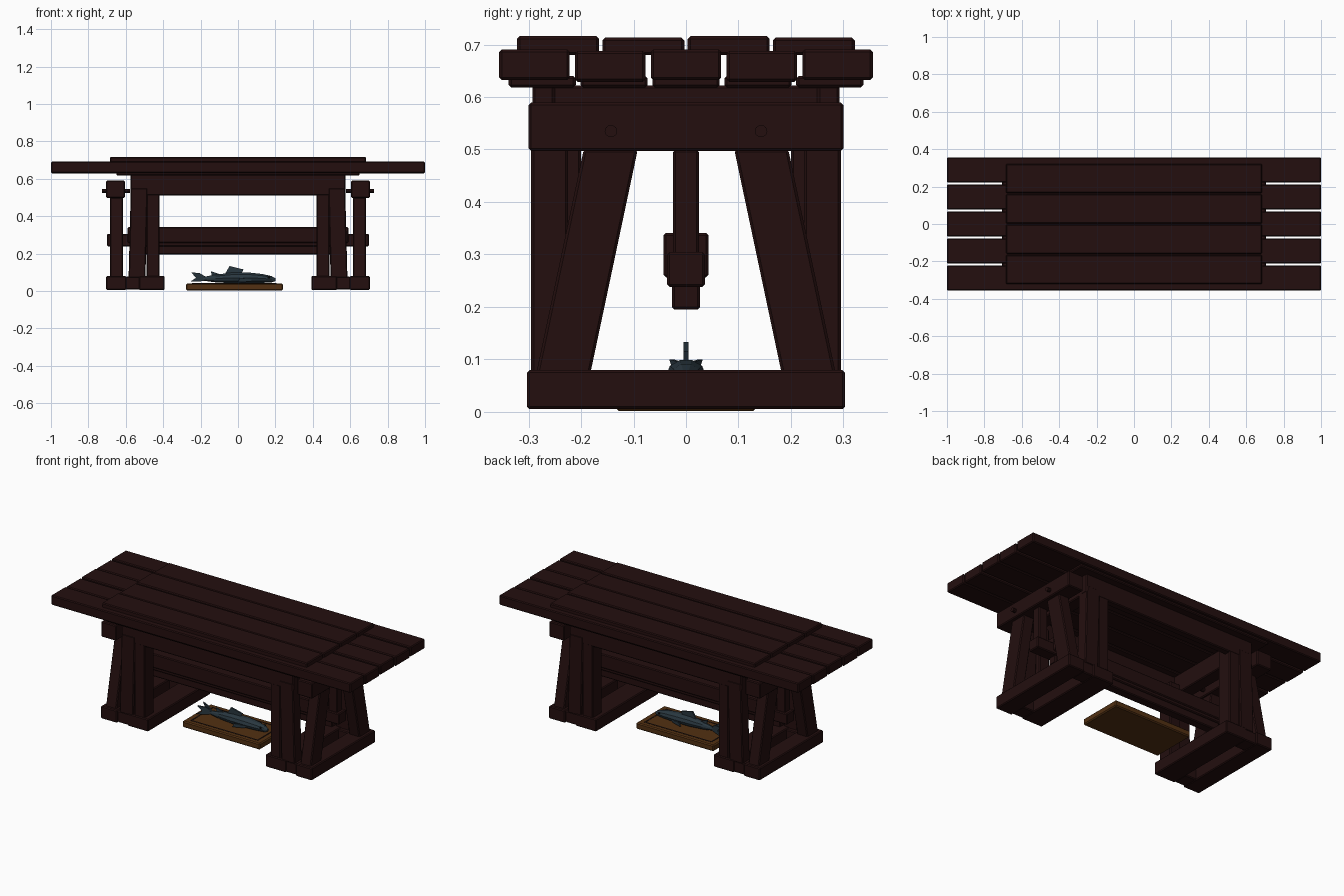
import bpy, bmesh, math
from mathutils import Vector

cube = bpy.data.objects.get("Cube")
if cube:
    bpy.data.objects.remove(cube)


def material(name, rgb):
    m = bpy.data.materials.new(name)
    m.use_nodes = True
    m.diffuse_color = (*rgb, 1)
    m.node_tree.nodes["Principled BSDF"].inputs["Base Color"].default_value = (*rgb, 1)
    return m


WOOD = material("dark_wood", (0.017, 0.0045, 0.0045))
BOARD = material("brown_board", (0.085, 0.03, 0.006))
GROOVE = material("board_groove", (0.012, 0.005, 0.003))
FISH = material("slate_fish", (0.022, 0.038, 0.05))
EYE = material("dark_eye", (0.004, 0.005, 0.006))


def finish(name, bm, mat):
    bmesh.ops.recalc_face_normals(bm, faces=bm.faces)
    me = bpy.data.meshes.new(name)
    bm.to_mesh(me)
    bm.free()
    me.materials.append(mat)
    ob = bpy.data.objects.new(name, me)
    bpy.context.collection.objects.link(ob)
    return ob


def box(name, x, y, z, mat=WOOD, lean=(0, 0), bevel=0.005):
    """Box between (min, max) ranges; lean shifts the top in x and y."""
    bm = bmesh.new()
    bmesh.ops.create_cube(bm, size=1)
    for v in bm.verts:
        top = v.co.z > 0
        v.co = Vector((x[v.co.x > 0] + lean[0] * top,
                       y[v.co.y > 0] + lean[1] * top, z[top]))
    ob = finish(name, bm, mat)
    if bevel:
        mod = ob.modifiers.new("bevel", "BEVEL")
        mod.width = bevel
        mod.segments = 1
    return ob


def side(s, a, b):
    """Range mirrored to the side s."""
    return (a, b) if s > 0 else (-b, -a)


def plate(name, points, thick, mat=FISH):
    """Thin fin drawn in the xz plane, centred on y = 0."""
    bm = bmesh.new()
    face = bm.faces.new([bm.verts.new((x, -thick / 2, z)) for x, z in points])
    out = bmesh.ops.extrude_face_region(bm, geom=[face])
    for v in out["geom"]:
        if isinstance(v, bmesh.types.BMVert):
            v.co.y += thick
    return finish(name, bm, mat)


# Table top: long lower planks, short raised planks, thin underlay
for i in range(5):
    c = (i - 2) * 0.1445
    dz = 0.003 * (i % 2)
    box("lower_plank", (-1, 1), (c - 0.067, c + 0.067), (0.632 - dz, 0.691 - dz))
    c = (i - 2) * 0.137
    box("underlay_plank", (-0.65, 0.65), (c - 0.064, c + 0.064), (0.618, 0.64))
for i in range(4):
    c = (i - 1.5) * 0.1625
    box("raised_plank", (-0.685, 0.685), (c - 0.078, c + 0.078),
        (0.68, 0.716 - 0.003 * (i % 2)))

# Aprons under the top
for s in (-1, 1):
    box("long_apron", (-0.575, 0.575), side(s, 0.25, 0.293), (0.51, 0.622))
    box("end_apron", side(s, 0.49, 0.57), (-0.26, 0.26), (0.51, 0.622))

# Trestles at both ends
for s in (-1, 1):
    box("outer_foot", side(s, 0.597, 0.705), (-0.303, 0.303), (0.005, 0.08))
    box("inner_foot", side(s, 0.392, 0.53), (-0.298, 0.298), (0.005, 0.08))
    box("trestle_beam", side(s, 0.605, 0.705), (-0.3, 0.3), (0.497, 0.59))
    box("centre_post", side(s, 0.62, 0.68), (-0.025, 0.025), (0.3, 0.5))
    for t in (-1, 1):
        box("foot_joint", side(s, 0.525, 0.602), side(t, 0.2, 0.293), (0.007, 0.076))
        box("slanted_leg", side(s, 0.615, 0.685), side(t, 0.182, 0.285), (0.075, 0.5),
            lean=(0, -t * 0.09))
        box("corner_post", side(s, 0.495, 0.585), side(t, 0.225, 0.295), (0.07, 0.55),
            lean=(-s * 0.012, 0))
        box("inner_post", side(s, 0.42, 0.488), side(t, 0.2, 0.292), (0.075, 0.55))
        bm = bmesh.new()
        bmesh.ops.create_cone(bm, cap_ends=True, segments=10, radius1=0.012,
                              radius2=0.012, depth=0.15)
        peg = finish("beam_peg", bm, WOOD)
        peg.rotation_euler.y = math.pi / 2
        peg.location = (s * 0.652, t * 0.143, 0.535)

# Stretcher between the trestles
box("stretcher_tenon", (-0.7, 0.7), (-0.036, 0.036), (0.238, 0.305))
box("stretcher_upper", (-0.59, 0.59), (-0.043, 0.043), (0.256, 0.341))
box("stretcher_lower", (-0.57, 0.57), (-0.027, 0.027), (0.195, 0.25))

# Serving board with a dark groove
box("serving_board", (-0.278, 0.24), (-0.135, 0.135), (0.002, 0.04), BOARD, bevel=0.006)
for s in (-1, 1):
    box("long_groove", (-0.245, 0.207), side(s, 0.098, 0.106), (0.036, 0.0415), GROOVE, bevel=0)
    c = -0.019 + s * 0.222
    box("short_groove", (c - 0.004, c + 0.004), (-0.106, 0.106), (0.036, 0.0415), GROOVE, bevel=0)

# Fish body lofted from rings: x, half width, bottom, top
stations = [(-0.19, 0.008, 0.055, 0.075), (-0.12, 0.022, 0.045, 0.088),
            (-0.03, 0.036, 0.04, 0.1), (0.06, 0.038, 0.04, 0.1),
            (0.13, 0.03, 0.042, 0.092), (0.18, 0.018, 0.045, 0.08),
            (0.2, 0.008, 0.052, 0.068)]
bm = bmesh.new()
rings = []
N = 10
for x, w, lo, hi in stations:
    rings.append([bm.verts.new((x, w * math.cos(k * math.tau / N),
                  (lo + hi) / 2 + (hi - lo) / 2 * math.sin(k * math.tau / N)))
                  for k in range(N)])
for a, b in zip(rings, rings[1:]):
    for k in range(N):
        bm.faces.new((a[k], a[(k + 1) % N], b[(k + 1) % N], b[k]))
bm.faces.new(rings[0])
bm.faces.new(rings[-1])
finish("fish_body", bm, FISH)

# Fins, tail lobes and eyes
plate("dorsal_fin", [(-0.07, 0.09), (0.02, 0.095), (0.03, 0.115), (-0.045, 0.133)], 0.01)
plate("rear_fin", [(-0.14, 0.08), (-0.09, 0.088), (-0.145, 0.105)], 0.008)
for s in (-1, 1):
    lobe = plate("tail_lobe", [(-0.17, 0.056), (-0.17, 0.074), (-0.205, 0.095),
                               (-0.25, 0.1), (-0.225, 0.07), (-0.255, 0.05),
                               (-0.21, 0.05)], 0.008)
    for v in lobe.data.vertices:
        v.co.y += s * max(0, -0.18 - v.co.x) * 0.4
    fin = plate("side_fin", [(0.08, 0.062), (0.07, 0.05), (0.0, 0.048), (0.01, 0.07)], 0.007)
    fin.rotation_euler.z = s * -0.3
    fin.location.y = s * 0.052
    bm = bmesh.new()
    bmesh.ops.create_icosphere(bm, subdivisions=1, radius=0.007)
    finish("fish_eye", bm, EYE).location = (0.165, s * 0.02, 0.073)
